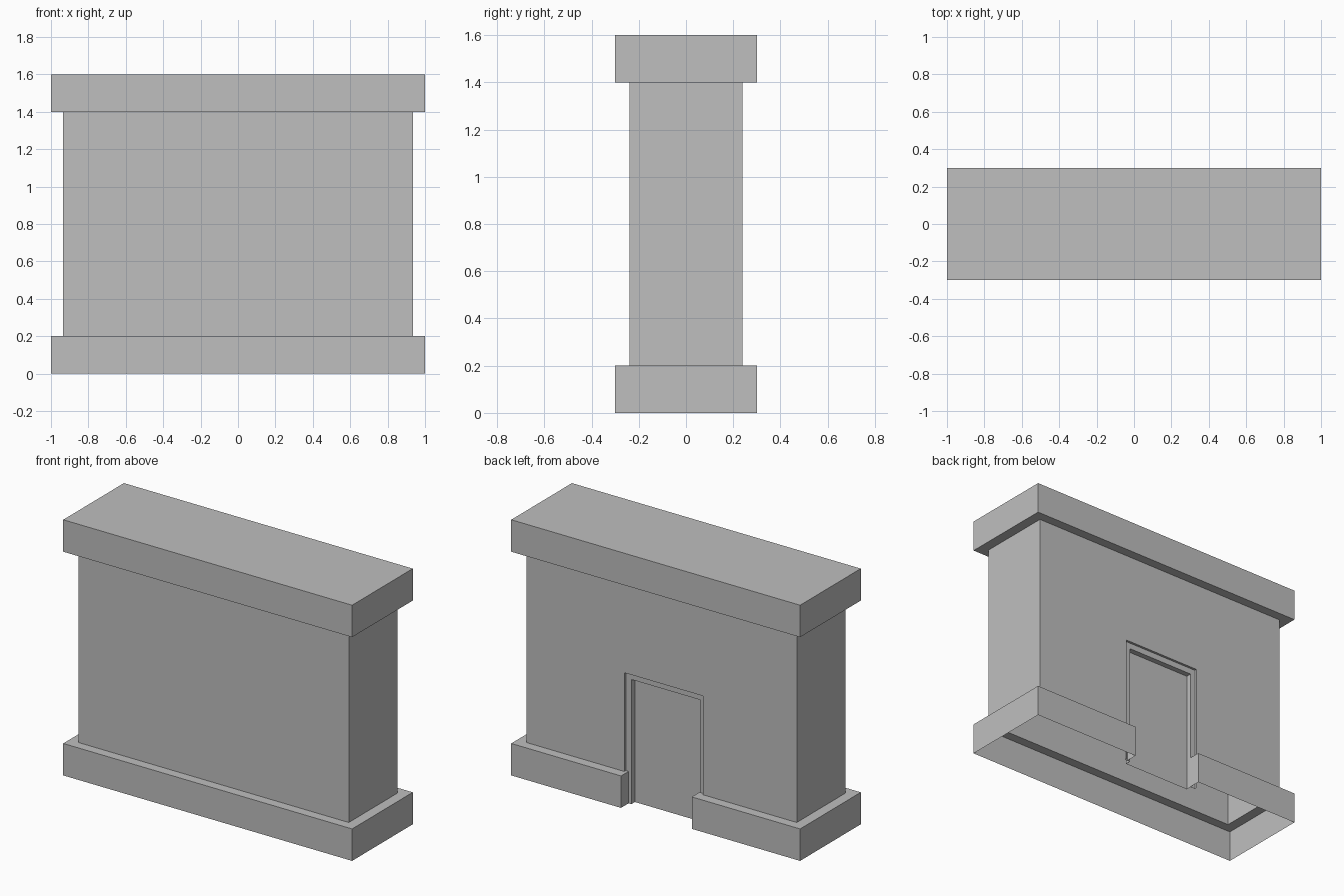
import bpy
import bmesh

cube = bpy.data.objects.get("Cube")
if cube:
    bpy.data.objects.remove(cube, do_unlink=True)

# Main sizes
HX, HY = 1.0, 0.3            # plinth and cap half sizes
WX, WY = 0.935, 0.24         # wall half sizes
BASE, EAVE, TOP = 0.2, 1.4, 1.6
OUTER = (0.259, -0.287, 0.818)   # door surround: left x, right x, top z
INNER = (0.221, -0.253, 0.78)    # door opening
GAP = (0.24, -0.25)              # break in the plinth
FRAME_Y, DOOR_Y = 0.225, 0.19

grey = bpy.data.materials.new("stone_grey")
grey.use_nodes = True
grey.diffuse_color = (0.52, 0.52, 0.52, 1)
grey.node_tree.nodes["Principled BSDF"].inputs["Base Color"].default_value = grey.diffuse_color


def finish(name, bm):
    mesh = bpy.data.meshes.new(name)
    bm.to_mesh(mesh)
    bm.free()
    mesh.materials.append(grey)
    obj = bpy.data.objects.new(name, mesh)
    bpy.context.collection.objects.link(obj)
    return obj


def quad(bm, points):
    return bm.faces.new([bm.verts.new(p) for p in points])


def shell(rings, capped=False):
    """Stack of rectangles (half x, half y, z) joined into an open shell."""
    bm = bmesh.new()
    loops = [[bm.verts.new((sx * x, sy * y, z))
              for sx, sy in ((-1, -1), (1, -1), (1, 1), (-1, 1))]
             for x, y, z in rings]
    for a, b in zip(loops, loops[1:]):
        for i in range(4):
            j = (i + 1) % 4
            bm.faces.new((a[i], a[j], b[j], b[i]))
    if capped:
        bm.faces.new(loops[-1])
    return bm


def cut_back(bm, left, right, top):
    """Open a doorway in the faces at the back, up to the given height."""
    planes = [((left, 0, 0), (1, 0, 0)), ((right, 0, 0), (1, 0, 0)), ((0, 0, top), (0, 0, 1))]
    for co, no in planes:
        faces = [f for f in bm.faces if f.calc_center_median().y > WY - 0.01]
        geom = faces + list({e for f in faces for e in f.edges}) \
            + list({v for f in faces for v in f.verts})
        bmesh.ops.bisect_plane(bm, geom=geom, plane_co=co, plane_no=no)
    doomed = []
    for f in bm.faces:
        c = f.calc_center_median()
        if c.y > WY - 0.01 and right < c.x < left and c.z < top:
            doomed.append(f)
    bmesh.ops.delete(bm, geom=doomed, context='FACES')


# Plinth: broken at the doorway, with returns back to the surround
bm = shell([(HX, HY, 0), (HX, HY, BASE), (WX, WY, BASE)])
cut_back(bm, *GAP, BASE + 0.01)
for gx, ox in zip(GAP, OUTER):
    end = quad(bm, [(gx, FRAME_Y, 0), (gx, FRAME_Y, BASE), (gx, HY, BASE), (gx, HY, 0)])
    ledge = quad(bm, [(gx, FRAME_Y, BASE), (ox, FRAME_Y, BASE), (ox, WY, BASE), (gx, WY, BASE)])
    bm.normal_update()
    if end.normal.x * gx > 0:
        end.normal_flip()
    if ledge.normal.z < 0:
        ledge.normal_flip()
finish("plinth", bm)

# Wall
bm = shell([(WX, WY, BASE), (WX, WY, EAVE)])
cut_back(bm, *OUTER)
finish("wall", bm)

# Cap
finish("cap", shell([(WX, WY, EAVE), (HX, HY, EAVE), (HX, HY, TOP)], capped=True))


# Door surround: stepped recess reaching the floor
def arch(size, y):
    left, right, top = size
    return [(left, y, 0), (left, y, top), (right, y, top), (right, y, 0)]


bm = bmesh.new()
steps = [arch(OUTER, WY), arch(OUTER, FRAME_Y), arch(INNER, FRAME_Y), arch(INNER, DOOR_Y)]
loops = [[bm.verts.new(p) for p in step] for step in steps]
for a, b in zip(loops, loops[1:]):
    for i in range(3):
        bm.faces.new((a[i], b[i], b[i + 1], a[i + 1]))
finish("door_surround", bm)

# Door panel
bm = bmesh.new()
quad(bm, arch(INNER, DOOR_Y)[::-1])
finish("door", bm)
